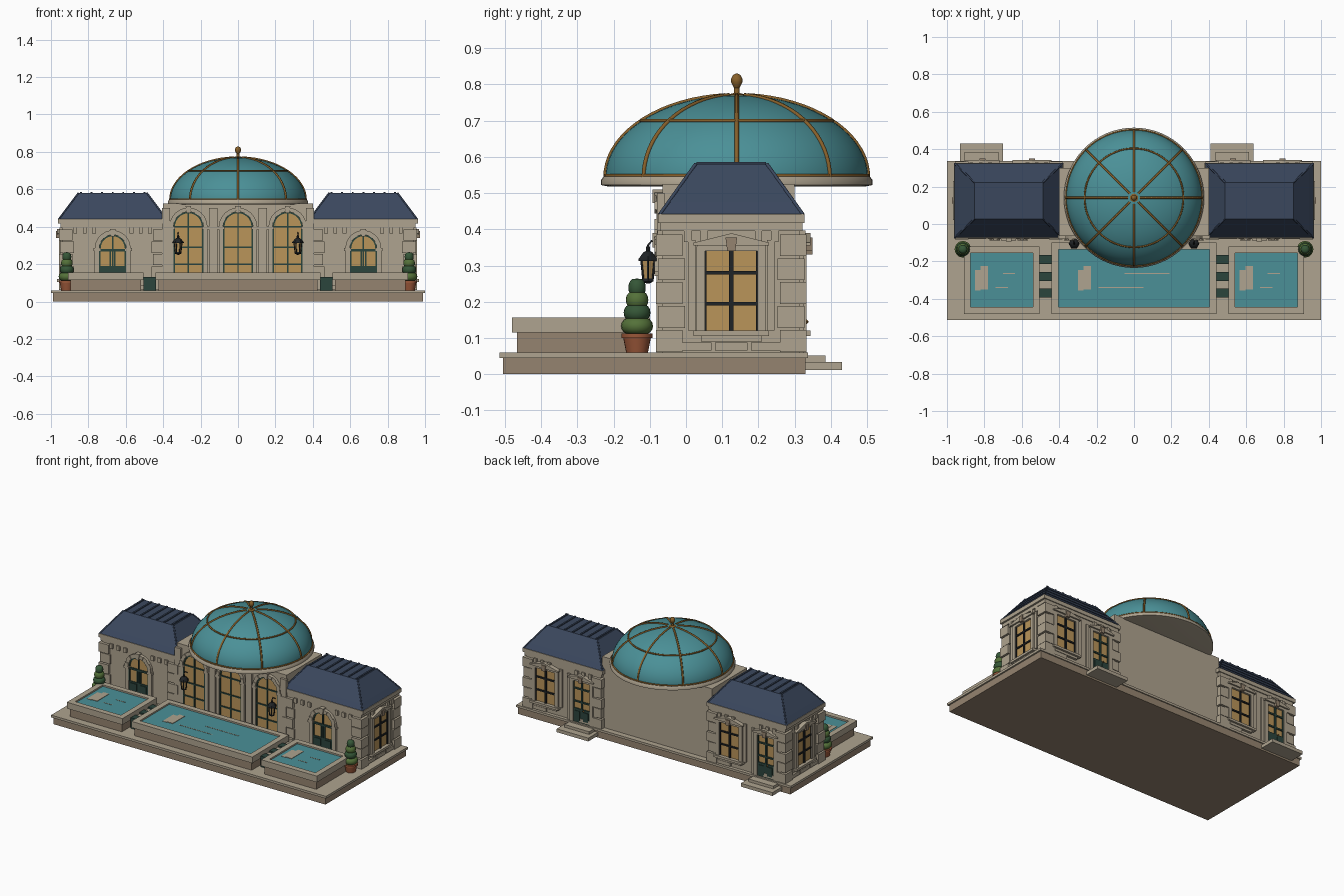
import bpy, bmesh
from math import sin, cos, pi, radians
from mathutils import Matrix, Vector

if "Cube" in bpy.data.objects:
    bpy.data.objects.remove(bpy.data.objects["Cube"])


def material(name, hexa):
    m = bpy.data.materials.new(name)
    rgb = [(int(hexa[i:i + 2], 16) / 255) ** 2.2 for i in (0, 2, 4)]
    m.diffuse_color = (*rgb, 1)
    m.use_nodes = True
    m.node_tree.nodes["Principled BSDF"].inputs["Base Color"].default_value = m.diffuse_color
    return m


WALL = material("stone", "ADA28E")
DARK = material("dark_stone", "94836F")
SLATE = material("slate", "3D495E")
TEAL = material("teal", "4C8F96")
BRONZE = material("bronze", "86602E")
GLASS = material("amber_glass", "B8935A")
GREEN = material("door_green", "2F463F")
LEAF = material("leaf", "55713C")
LEAF2 = material("dark_leaf", "38573A")
CLAY = material("clay", "98573B")
BLACK = material("iron", "25282A")
I = Matrix.Identity(4)


def finish(name, bm, mat, M=I, smooth=False):
    bmesh.ops.recalc_face_normals(bm, faces=bm.faces)
    me = bpy.data.meshes.new(name)
    bm.to_mesh(me)
    bm.free()
    me.transform(M)
    me.materials.append(mat)
    ob = bpy.data.objects.new(name, me)
    bpy.context.collection.objects.link(ob)
    if smooth:
        bpy.context.view_layer.objects.active = ob
        ob.select_set(True)
        bpy.ops.object.shade_smooth_by_angle(angle=radians(40))
        ob.select_set(False)
    return ob


def loft(bm, rings):
    vs = [[bm.verts.new(p) for p in r] for r in rings]
    n = len(vs[0])
    for a, b in zip(vs, vs[1:]):
        for i in range(n):
            bm.faces.new((a[i], a[(i + 1) % n], b[(i + 1) % n], b[i]))
    bm.faces.new(vs[0])
    bm.faces.new(vs[-1])


def prisms(name, mat, polys, y0, y1, M=I):
    bm = bmesh.new()
    for poly in polys:
        loft(bm, [[(x, y, z) for x, z in poly] for y in (y0, y1)])
    return finish(name, bm, mat, M)


def boxes(name, mat, items, M=I):
    bm = bmesh.new()
    for x0, x1, y0, y1, z0, z1 in items:
        loft(bm, [[(x0, y0, z), (x1, y0, z), (x1, y1, z), (x0, y1, z)] for z in (z0, z1)])
    return finish(name, bm, mat, M)


def lathe(name, mat, prof, loc, n=24):
    bm = bmesh.new()
    loft(bm, [[(max(r, .0005) * cos(2 * pi * i / n), max(r, .0005) * sin(2 * pi * i / n), z)
               for i in range(n)] for r, z in prof])
    return finish(name, bm, mat, Matrix.Translation(loc), True)


def tubes(name, mat, paths, r, cyclic=False):
    cu = bpy.data.curves.new(name, 'CURVE')
    cu.dimensions, cu.bevel_depth, cu.bevel_resolution = '3D', r, 1
    for p in paths:
        s = cu.splines.new('POLY')
        s.points.add(len(p) - 1)
        for q, co in zip(s.points, p):
            q.co = (*co, 1)
        s.use_cyclic_u = cyclic
    cu.materials.append(mat)
    ob = bpy.data.objects.new(name, cu)
    bpy.context.collection.objects.link(ob)


def arc(r, zc, n=14):
    return [(r * cos(pi * i / n), zc + r * sin(pi * i / n)) for i in range(n + 1)]


def arch(name, M, r, R, z0, zs):
    """Arched opening: pane, jambs, voussoirs and keystone."""
    prisms(name + "_pane", GLASS, [[(-r, z0), (r, z0)] + arc(r, zs)], -.006, .01, M)
    inner, outer = arc(r, zs, 11), arc(R, zs, 11)
    vous = [[inner[i], outer[i], outer[i + 1], inner[i + 1]] for i in range(11)]
    prisms(name + "_voussoirs", WALL, vous[::2], -.022, .01, M)
    prisms(name + "_arch_band", WALL, vous[1::2], -.016, .01, M)
    prisms(name + "_keystone", WALL, [[(-.01, zs + r - .008), (.01, zs + r - .008),
           (.015, zs + R + .008), (-.015, zs + R + .008)]], -.028, .01, M)
    boxes(name + "_jambs", WALL, [b for s in (-1, 1) for b in (
        (min(s * r, s * R), max(s * r, s * R), -.016, .01, z0, zs),
        (s * (r + R) / 2 - .018, s * (r + R) / 2 + .018, -.022, .01, zs - .014, zs))], M)
    # glazing bars following the arch
    a, b = arc(r, zs), arc(r - .008, zs)
    prisms(name + "_arch_frame", GREEN, [[a[i], a[i + 1], b[i + 1], b[i]] for i in range(14)], -.01, 0, M)


def framed(name, M, door=False):
    """Rectangular window or door with sill, frame and pediment."""
    w, z0, z1 = (.062, .06, .33) if door else (.074, .12, .34)
    boxes(name + "_pane", GLASS, [(-w, w, -.005, .01, z0, z1)], M)
    bars = [(-.006, .006, -.012, 0, z0, z1)]
    bars += [(-w, w, -.012, 0, z - .005, z + .005) for z in (.195, .28)]
    bars += [(s * w - .006, s * w + .006, -.012, 0, z0, z1) for s in (-1, 1)]
    if door:
        bars += [(-w, w, -.012, 0, z0, .15)] + [
            (s * .03 - .018, s * .03 + .018, -.016, 0, .075, .135) for s in (-1, 1)]
        lathe(name + "_knob", BRONZE, [(0, -.006), (.006, 0), (0, .006)],
              M @ Vector((.015, -.018, .145)), 10)
    boxes(name + "_bars", GREEN if door else BLACK, bars, M)
    fr = [(s * (w + .01) - .012, s * (w + .01) + .012, -.018, .01, z0 - .005, z1 + .012) for s in (-1, 1)]
    fr += [(-w - .02, w + .02, -.018, .01, z1, z1 + .015)]
    fr += [(s * (w + .035) - .01, s * (w + .035) + .01, -.01, .01, z0, z1 + .03) for s in (-1, 1)]
    if not door:
        fr += [(-w - .03, w + .03, -.028, .01, .105, .12), (-w - .01, w + .01, -.015, .01, .09, .105)]
    boxes(name + "_frame", WALL, fr, M)
    t = z1 + .015
    prisms(name + "_pediment", WALL, [[(-w - .03, t), (w + .03, t), (w + .03, t + .008), (0, t + .034), (-w - .03, t + .008)]], -.028, .01, M)
    prisms(name + "_keystone", DARK, [[(-.011, z1), (.011, z1), (.016, t + .022), (-.016, t + .022)]], -.034, .01, M)


# terrace
boxes("terrace_base", DARK, [(-.99, .99, -.505, .33, 0, .045)])
boxes("terrace_slab", WALL, [(-1, 1, -.514, .337, .045, .06)])

# pools
for name, x0, x1, y1 in (("left", -.91, -.505, -.12), ("centre", -.44, .44, -.1), ("right", .505, .91, -.12)):
    y0, t, d = -.48, .036, .014
    boxes(name + "_pool_wall", DARK, [(x0 + d, x1 - d, y0 + d, y1 - d, .06, .117)])
    boxes(name + "_pool_rim", WALL, [(x0, x1, y0, y0 + t, .115, .156), (x0, x1, y1 - t, y1, .115, .156),
          (x0, x0 + t, y0 + t, y1 - t, .115, .156), (x1 - t, x1, y0 + t, y1 - t, .115, .156)])
    boxes(name + "_pool_water", TEAL, [(x0 + t, x1 - t, y0 + t, y1 - t, .115, .146)])
    c = x0 + .17 if name == "centre" else x0 + .09
    L = .4 if name == "centre" else .11
    boxes(name + "_pool_glints", WALL, [(c - .03, c, -.355, -.245, .14, .148), (c, c + .04, -.35, -.225, .14, .149)])
    boxes(name + "_ripples", WALL, [(c + .08 + k, c + .08 + k + L * .6, y - .002, y + .002, .14, .1475)
                                    for y, k in ((-.265, L * .35), (-.34, 0))])

# steps between the pools
for s in (-1, 1):
    x = s * .4725
    boxes("planter_strips", GREEN, [(x - .034, x + .034, y - .024, y + .024, .06, .13) for y in (-.19, -.28, -.37)])
    boxes("planter_walk", WALL, [(x - .033, x + .033, -.35, -.2, .06, .12)])

# central hall
C = (0, .14, 0)
boxes("hall", WALL, [(-.4, .4, -.065, .3, .06, .525)])
boxes("hall_pilasters", WALL, [(x - .022, x + .022, -.08, -.06, .06, .5) for x in (-.385, -.1325, .1325, .385)])
lathe("dome_ring", WALL, [(.355, .518), (.375, .522), (.375, .535), (.368, .545), (.3, .546)], C, 64)
EL = lambda t, k=0: ((.362 + k) * cos(t), .543 + (.227 + k) * sin(t))
lathe("dome", TEAL, [EL(i * pi / 40) for i in range(21)], C, 64)
ribs = []
for j in range(8):
    a = j * pi / 4
    ribs.append([(r * cos(a), .14 + r * sin(a), z) for r, z in (EL(i * pi / 36, .001) for i in range(18))])
tubes("dome_ribs", BRONZE, ribs, .006)
for t in (.02, .757):
    r, z = EL(t, .001)
    tubes("dome_hoop", BRONZE, [[(r * cos(i * pi / 32), .14 + r * sin(i * pi / 32), z) for i in range(64)]], .005, True)
lathe("finial", BRONZE, [(.022, .762), (.022, .772), (.008, .776), (.007, .79), (.01, .794), (.016, .806),
                         (.016, .815), (.01, .826), (0, .83)], C, 20)
for x in (-.265, 0, .265):
    M = Matrix.Translation((x, -.065, 0))
    arch("hall_window", M, .08, .102, .07, .4)
    boxes("hall_window_bars", GREEN, [(-.004, .004, -.012, 0, .07, .478)] +
          [(s * .077 - .004, s * .077 + .004, -.012, 0, .07, .4) for s in (-1, 1)] +
          [(-.08, .08, -.012, 0, z - .004, z + .004) for z in (.2, .29, .4)], M)

# end pavilions
for side, px in (("left", -.67), ("right", .67)):
    n = side + "_pavilion"
    T = Matrix.Translation((px, .125, 0))
    W, D = .27, .19
    boxes(n, WALL, [(-W, W, -D, D, .06, .42)], T)
    boxes(n + "_plinth", WALL, [(x - .07, x + .07, s * D - .014, s * D + .014, .065, .088)
                                for s in (1, -1) for x in (-.19, .19)] +
          [(s * W - .014, s * W + .014, y - .045, y + .045, .065, .088) for s in (1, -1) for y in (-.1, 0, .1)], T)
    # cornice with brackets
    boxes(n + "_cornice", WALL, [(-W - .01, W + .01, -D - .006, D + .006, .395, .42),
                                 (-W - .022, W + .022, -D - .012, D + .012, .417, .442)], T)
    boxes(n + "_brackets", WALL, [(x - .01, x + .01, s * D - .014, s * D + .014, .365, .396)
                                  for s in (1, -1) for x in (-.2, -.15, -.1, .1, .15, .2)] +
          [(s * W - .014, s * W + .014, y - .01, y + .01, .365, .396) for s in (1, -1) for y in (-.12, -.075, .075, .12)], T)
    # corner quoins
    q = []
    for i in range(5):
        k, z, e = (.055, .062) [i % 2], .062 + i * .066, (.018, .012)[i % 2]
        for sx in (-1, 1):
            for sy in (-1, 1):
                xs = sorted((sx * (W - k), sx * (W + e)))
                ys = sorted((sy * (D - k), sy * (D + e)))
                q.append((*xs, *ys, z, z + .06))
    boxes(n + "_quoins", WALL, q, T)
    # slate roof in overlapping courses
    bm = bmesh.new()
    f = lambda t: (.288 - .105 * t, .198 - .1 * t, .44 + .14 * t)
    for i in range(4):
        (a, b, z), (c, d, y) = f(i / 4), f((i + 1) / 4)
        g = .004 if i else .002
        loft(bm, [[(-p - k, -r - k, h), (p + k, -r - k, h), (p + k, r + k, h), (-p - k, r + k, h)]
                  for p, r, h, k in ((a, b, z, g), (c, d, y, 0))])
    finish(n + "_roof", bm, SLATE, T)
    tubes(n + "_roof_hips", SLATE, [[(px + sx * f(t)[0], .125 + sy * f(t)[1], f(t)[2]) for t in (0, 1)]
                                    for sx in (-1, 1) for sy in (-1, 1)], .005)
    boxes(n + "_roof_seams", SLATE, [(x - .005, x + .005, -.096, .096, .575, .586) for x in
                                     [-.17 + i * .0567 for i in range(7)]], T)
    # front entrance
    M = T @ Matrix.Translation((0, -D, 0))
    arch(n + "_entrance", M, .072, .096, .06, .285)
    boxes(n + "_door", GREEN, [(-.072, .072, -.01, 0, .06, .19), (-.072, .072, -.014, 0, .268, .28),
          (-.004, .004, -.014, 0, .19, .355)] +
          [(s * .04 - .032 + k, s * .04 - .024 + k, -.012, 0, .19, .27) for s in (-1, 1) for k in (0, .056)] +
          [(s * .036 - .022, s * .036 + .022, -.015, 0, z, z + .045) for s in (-1, 1) for z in (.075, .135)], M)
    # side and back openings
    for a in (90, -90):
        framed(n + "_side_window", T @ Matrix.Rotation(radians(a), 4, 'Z') @ Matrix.Translation((0, -W, 0)))
    B = T @ Matrix.Rotation(pi, 4, 'Z')
    framed(n + "_back_window", B @ Matrix.Translation((-.125, -D, 0)))
    framed(n + "_back_door", B @ Matrix.Translation((.14, -D, 0)), True)
    boxes(n + "_back_steps", WALL, [(-.26, -.03, .2, .305, .012, .034), (-.235, -.055, .2, .26, .034, .052)], T)

# lanterns and topiaries
for s in (-1, 1):
    L = (s * .32, -.105, 0)
    lathe("lantern_glass", GLASS, [(.014, .262), (.02, .315)], L, 6)
    lathe("lantern_cap", BLACK, [(.03, .313), (.03, .318), (.014, .337), (.006, .34), (.006, .35), (0, .36)], L, 6)
    lathe("lantern_base", BLACK, [(.004, .25), (.017, .256), (.017, .264)], L, 6)
    tubes("lantern_bracket", BLACK, [[(s * .32, -.105, .355), (s * .32, -.095, .368), (s * .32, -.065, .35)]] +
          [[(s * .32 + .015 * cos(a), -.105 + .015 * sin(a), .262),
            (s * .32 + .021 * cos(a), -.105 + .021 * sin(a), .315)] for a in [i * pi / 3 for i in range(6)]], .003)
    P = (s * .915, -.135, 0)
    lathe("pot", CLAY, [(.03, .06), (.038, .1), (.043, .1), (.043, .112), (.036, .112)], P)
    for i, (z, r) in enumerate(((.133, .044), (.17, .037), (.205, .031), (.239, .024))):
        lathe("topiary_tier", (LEAF, LEAF2)[i % 2],
              [(r * cos(t) ** .6 if abs(t) < 1.5 else 0, z + .025 * sin(t)) for t in [-pi / 2 + k * pi / 8 for k in range(9)]], P, 20)
